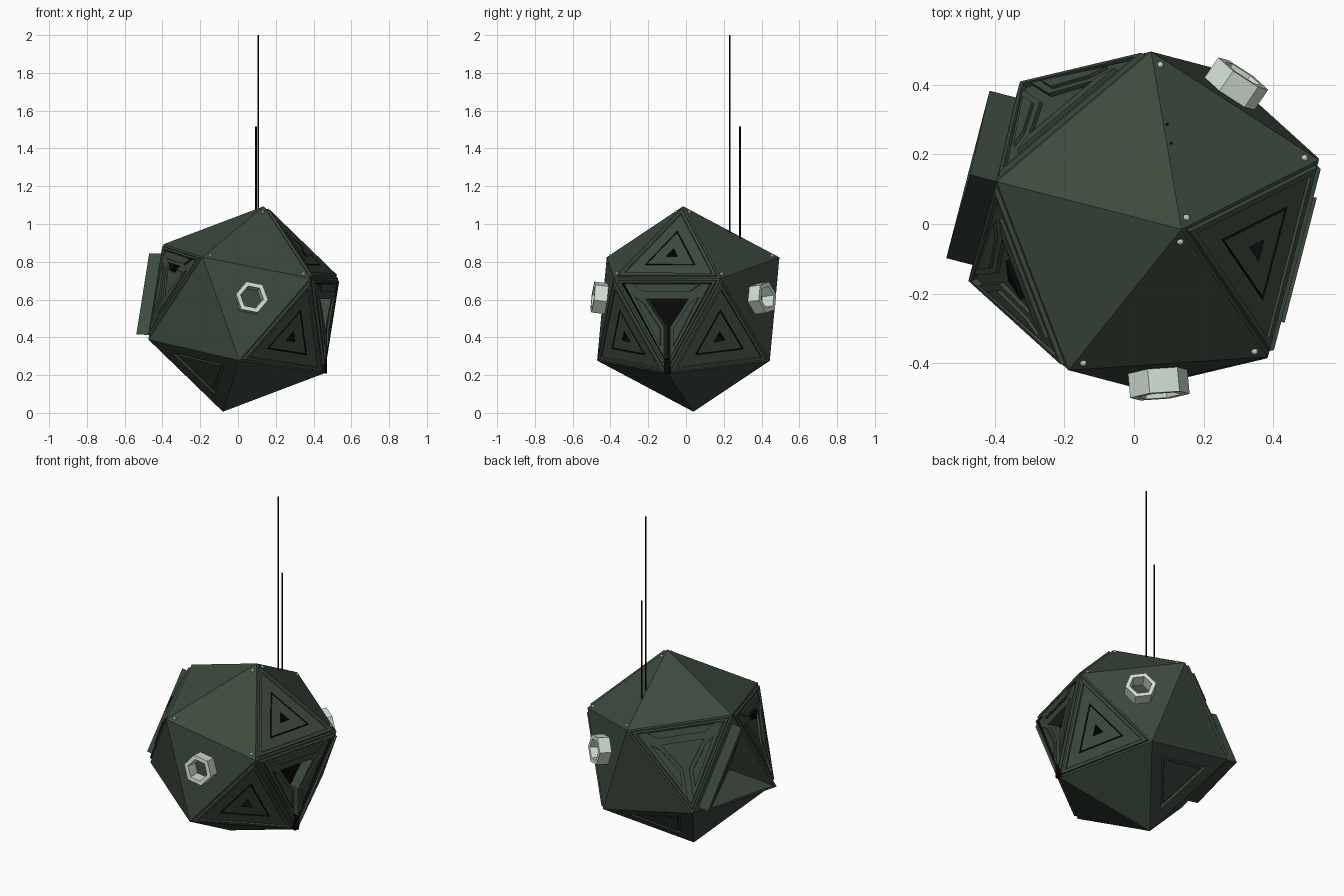
import bpy, bmesh
from math import sin, cos, pi, sqrt
from mathutils import Vector, Matrix

if "Cube" in bpy.data.objects:
    bpy.data.objects.remove(bpy.data.objects["Cube"])

CENTRE = Vector((0.028, 0.012, 0.55))
R = 0.555


def material(name, rgb):
    m = bpy.data.materials.new(name)
    m.diffuse_color = (*rgb, 1)
    m.use_nodes = True
    m.node_tree.nodes["Principled BSDF"].inputs["Base Color"].default_value = m.diffuse_color
    return m


GREEN = material("dark_green", (0.045, 0.068, 0.047))
BLACK = material("black", (0.003, 0.003, 0.003))
PALE = material("pale_metal", (0.65, 0.75, 0.66))


def finish(bm, name, *mats):
    bmesh.ops.recalc_face_normals(bm, faces=bm.faces)
    me = bpy.data.meshes.new(name)
    bm.to_mesh(me)
    bm.free()
    for m in mats:
        me.materials.append(m)
    ob = bpy.data.objects.new(name, me)
    bpy.context.collection.objects.link(ob)
    return ob


# Tilted icosahedron corners: T is the top, A-E the upper ring, lower case the opposites
up = Vector((0.108, -0.027, 0.543)).normalized()
side = Vector((0.022, 0.488, 0.28))
side = (side - up * side.dot(up)).normalized()
across = side.cross(up)
P = {"T": up * R}
for i, k in enumerate("ABCDE"):
    t = 2 * pi * i / 5
    P[k] = (up + 2 * (side * cos(t) + across * sin(t))) * R / sqrt(5)
for k in "TABCDE":
    P[k.lower()] = -P[k]
P = {k: v + CENTRE for k, v in P.items()}


def corners(face):
    return [P[k] for k in face]


def frame(face):
    """Local axes of a face: x along its first edge, y away from its last corner, z out."""
    a, b, c = corners(face)
    o = (a + b + c) / 3
    z = (o - CENTRE).normalized()
    y = (o - c).normalized()
    x = y.cross(z)
    m = Matrix((x, y, z)).transposed().to_4x4()
    m.translation = o
    return m


# Nested triangle profiles for detailed faces: (scale, height, material index)
PANEL = [(0.94, 0, 0), (0.92, .012, 0), (0.83, .012, 0), (0.81, .005, 0), (0.475, .005, 0),
         (0.47, -.004, 1), (0.445, -.004, 1), (0.44, .005, 1), (0.11, .005, 0), (0.01, -.04, 1)]
PORT = [(0.94, 0, 0), (0.92, .012, 0), (0.85, .012, 0), (0.84, -.06, 1)]
SHUTTER = [(0.94, 0, 0), (0.92, .012, 0), (0.85, .012, 0), (0.84, -.004, 0)]
HOOD = [(0.85, 0, 0), (0.85, .078, 0), (0.77, .078, 0), (0.01, -.03, 0)]
RECESS = [(0.58, 0, 0), (0.56, -.012, 0), (0.48, -.012, 0), (0.47, -.004, 0)]
detail = {"TBC": PANEL, "deB": PANEL, "eaC": PANEL, "BCe": PORT, "EAc": SHUTTER,
          "DEb": SHUTTER, "bcE": HOOD, "tab": RECESS, "tcd": RECESS}

ring = "ABCDE"
faces = []
for i in range(5):
    p, q, r = ring[i], ring[(i + 1) % 5], ring[(i + 3) % 5]
    faces += ["T" + p + q, ("t" + p + q).lower(), p + q + r.lower(), (p + q).lower() + r]

# Body shell with every face profile built in
bm = bmesh.new()
for f in faces:
    n = frame(f).to_3x3().col[2]
    o = sum(corners(f), Vector()) / 3
    prev = [bm.verts.new(v) for v in corners(f)]
    mat = 0
    for s, h, mat in detail.get(f, []):
        cur = [bm.verts.new(o + (v - o) * s + n * h) for v in corners(f)]
        for j in range(3):
            k = (j + 1) % 3
            bm.faces.new((prev[j], prev[k], cur[k], cur[j])).material_index = mat
        prev = cur
    bm.faces.new(prev).material_index = mat
bmesh.ops.remove_doubles(bm, verts=bm.verts, dist=1e-4)
finish(bm, "faceted_body", GREEN, BLACK)


def plate(name, face, pts, z0, z1, mat=GREEN):
    """Flat polygon in face coordinates, raised from z0 to z1."""
    bm = bmesh.new()
    f = bm.faces.new([bm.verts.new((x, y, z0)) for x, y in pts])
    ext = bmesh.ops.extrude_face_region(bm, geom=[f])
    bmesh.ops.translate(bm, vec=(0, 0, z1 - z0),
                        verts=[v for v in ext["geom"] if isinstance(v, bmesh.types.BMVert)])
    finish(bm, name, mat).matrix_world = frame(face)


# Y-shaped plates around the port and the two closed shutters
for face, name in (("BCe", "port"), ("EAc", "shutter_back"), ("DEb", "shutter_front")):
    z0 = -.06 if name == "port" else -.004
    plate(name + "_top_plate", face,
          [(-.235, .14), (.235, .14), (.118, .06), (-.118, .06)], z0, .008)
    plate(name + "_top_bar", face,
          [(-.185, .138), (.185, .138), (.13, .1), (-.13, .1)], 0, .022)
    for s in (1, -1):
        plate(name + "_side_plate", face,
              [(s * .016, -.09), (s * .118, .06), (s * .235, .14), (s * .016, -.255)], z0, .008)
        plate(name + "_side_bar", face,
              [(s * .035, -.1), (s * .125, .035), (s * .175, .07), (s * .035, -.19)], 0, .018)
plate("port_drain", "BCe", [(-.016, -.26), (.016, -.26), (.016, -.335), (-.016, -.335)],
      -.02, .016, BLACK)
plate("shutter_front_blade", "DEb", [(-.06, .085), (.06, .085), (0, .045)], 0, .03, BLACK)


# Hexagonal ring sockets
def hex_socket(name, face):
    bm = bmesh.new()
    loops = [[bm.verts.new((r * cos(pi * i / 3), r * sin(pi * i / 3), z)) for i in range(6)]
             for r, z in ((.087, -.005), (.087, .07), (.062, .07), (.055, -.005))]
    for a, b in zip(loops, loops[1:] + loops[:1]):
        for i in range(6):
            j = (i + 1) % 6
            bm.faces.new((a[i], a[j], b[j], b[i]))
    finish(bm, name, PALE).matrix_world = frame(face)


hex_socket("front_socket", "CDa")
hex_socket("back_socket", "ABd")

# Corner studs on the two upper plain faces
for f in ("TAB", "TCD"):
    o = sum(corners(f), Vector()) / 3
    for v in corners(f):
        bm = bmesh.new()
        bmesh.ops.create_icosphere(bm, subdivisions=2, radius=.01)
        bmesh.ops.translate(bm, verts=bm.verts, vec=o + (v - o) * .86)
        finish(bm, "corner_stud", PALE)

# Antennas
for x, y, top in ((.107, .232, 2.0), (.095, .286, 1.515)):
    bm = bmesh.new()
    bmesh.ops.create_cone(bm, cap_ends=True, segments=8, radius1=.0045, radius2=.0045,
                          depth=top - .85)
    bmesh.ops.translate(bm, verts=bm.verts, vec=(x, y, (top + .85) / 2))
    finish(bm, "antenna", BLACK)
